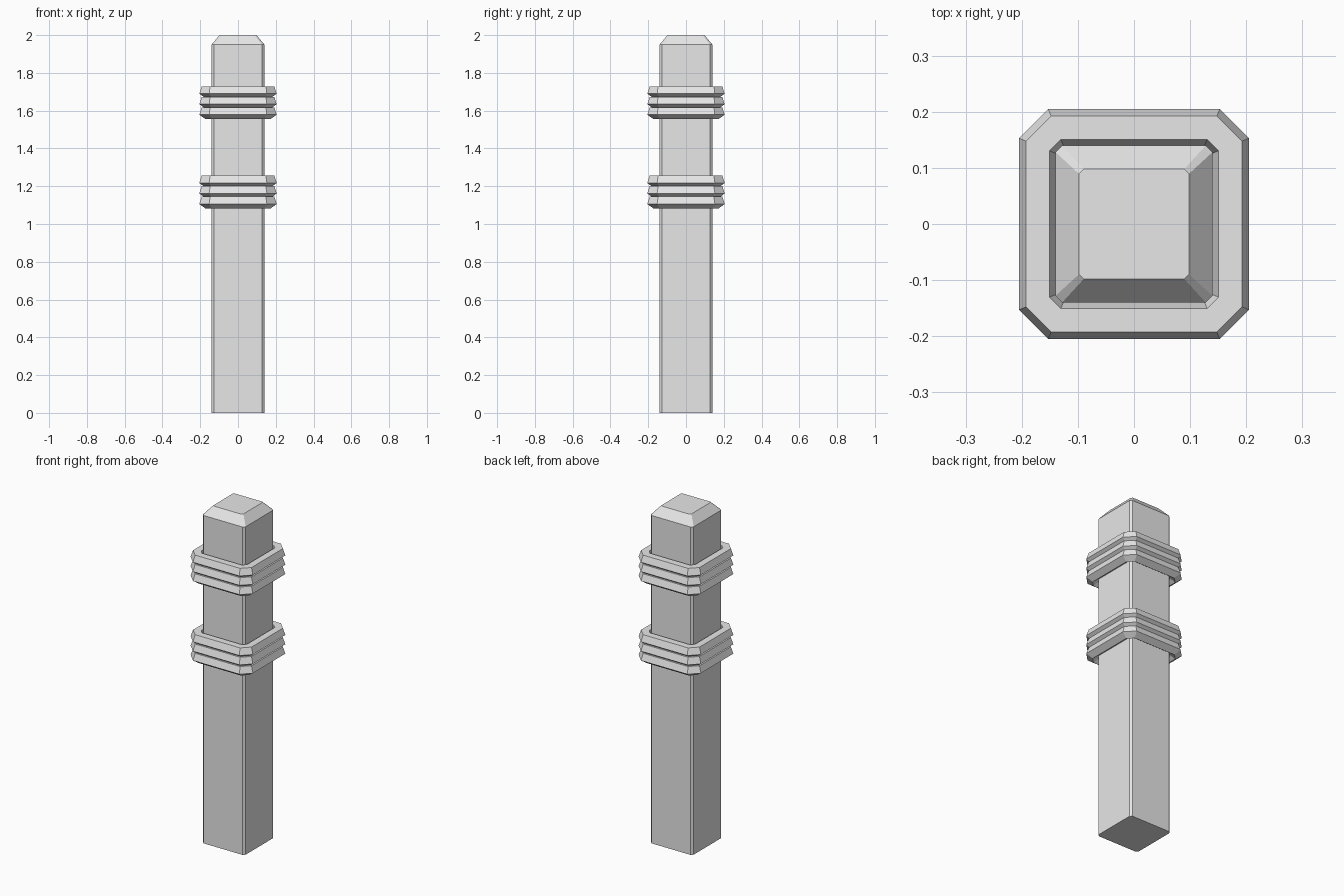
import bpy, bmesh, math

if "Cube" in bpy.data.objects:
    bpy.data.objects.remove(bpy.data.objects["Cube"])

grey = bpy.data.materials.new("light grey")
grey.diffuse_color = (0.8, 0.8, 0.8, 1)
grey.use_nodes = True
grey.node_tree.nodes["Principled BSDF"].inputs["Base Color"].default_value = grey.diffuse_color


def octagon(half, flat):
    """Square outline with cut corners, counter-clockwise."""
    quarter = [(half, -flat), (half, flat)]
    pts = []
    for k in range(4):
        c, s = [(1, 0), (0, 1), (-1, 0), (0, -1)][k]
        pts += [(x * c - y * s, x * s + y * c) for x, y in quarter]
    return pts


def loft(name, sections, closed):
    """Skin octagon sections (half, flat, z); closed joins last to first."""
    bm = bmesh.new()
    rings = [[bm.verts.new((x, y, z)) for x, y in octagon(h, f)]
             for h, f, z in sections]
    n = len(rings)
    for i in range(n if closed else n - 1):
        a, b = rings[i], rings[(i + 1) % n]
        for j in range(8):
            k = (j + 1) % 8
            bm.faces.new((a[j], a[k], b[k], b[j]))
    if not closed:
        bm.faces.new(rings[0][::-1])
        bm.faces.new(rings[-1])
    bmesh.ops.recalc_face_normals(bm, faces=bm.faces)
    mesh = bpy.data.meshes.new(name)
    bm.to_mesh(mesh)
    bm.free()
    mesh.materials.append(grey)
    obj = bpy.data.objects.new(name, mesh)
    bpy.context.collection.objects.link(obj)


# Post with tapered cap
loft("post", [(0.14, 0.128, 0), (0.14, 0.128, 1.95), (0.098, 0.0895, 2.0)], False)

# Two bindings of three coils, each coil a pentagon swept round the post
R, MID, PITCH = 0.035, 0.1715, 0.0555
for label, top in (("upper", 1.729), ("lower", 1.256)):
    for i in range(3):
        zc = top - R * math.cos(math.radians(36)) - i * PITCH
        sections = []
        for k in range(5):
            a = math.radians(-90 + 72 * k)
            d = R * math.cos(a)
            sections.append((MID + d, 0.139 + d * math.tan(math.pi / 8),
                             zc + R * math.sin(a)))
        loft(f"{label}_rope_coil_{i + 1}", sections, True)
